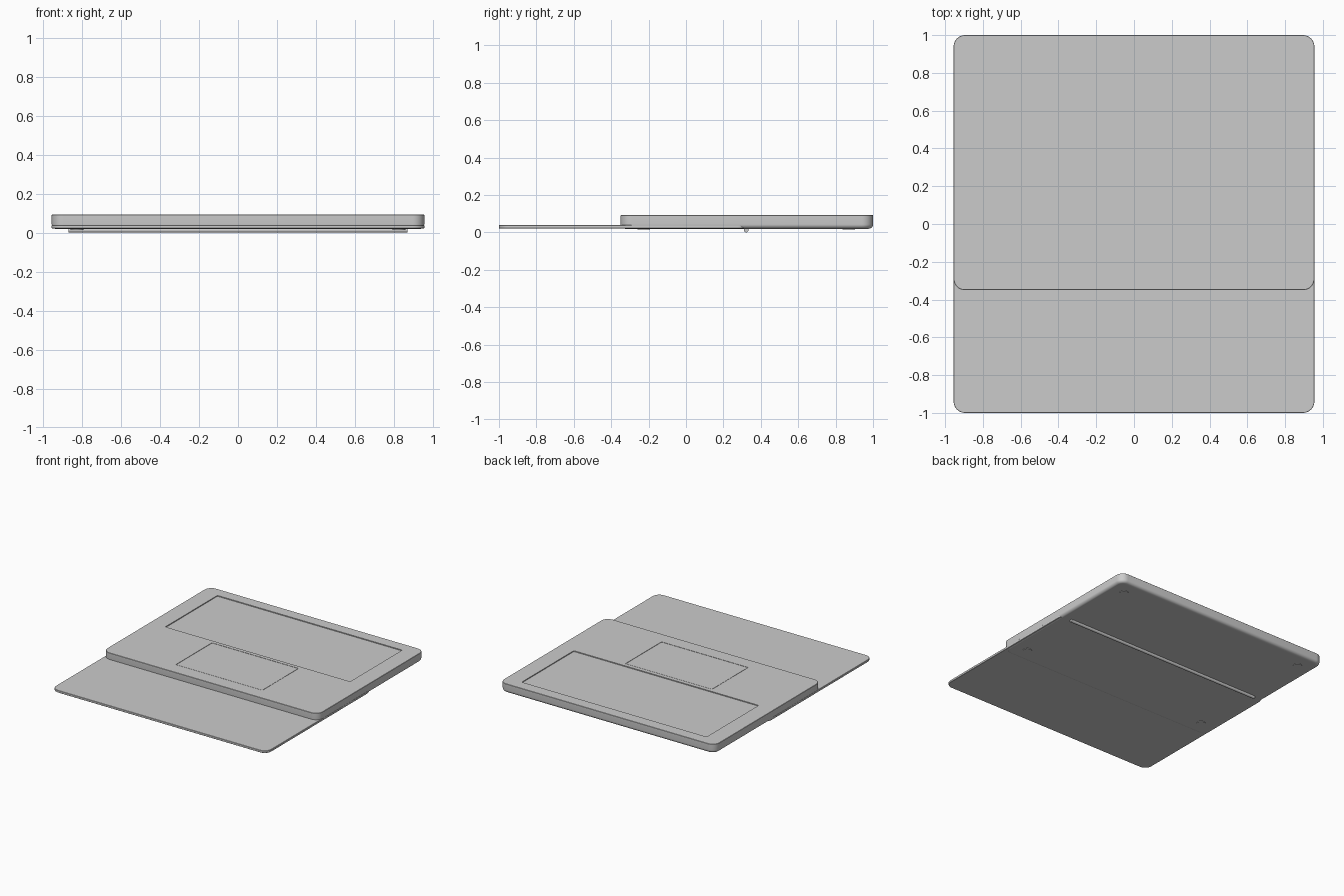
import bpy, bmesh
from math import sin, cos, pi

cube = bpy.data.objects.get("Cube")
if cube:
    bpy.data.objects.remove(cube, do_unlink=True)

silver = bpy.data.materials.new("silver_grey")
silver.use_nodes = True
GREY = (0.6, 0.6, 0.6, 1)
silver.diffuse_color = GREY
silver.node_tree.nodes["Principled BSDF"].inputs["Base Color"].default_value = GREY


def finish(name, bm):
    bmesh.ops.recalc_face_normals(bm, faces=bm.faces)
    mesh = bpy.data.meshes.new(name)
    bm.to_mesh(mesh)
    bm.free()
    mesh.materials.append(silver)
    ob = bpy.data.objects.new(name, mesh)
    bpy.context.collection.objects.link(ob)
    return ob


def activate(ob):
    bpy.ops.object.select_all(action='DESELECT')
    ob.select_set(True)
    bpy.context.view_layer.objects.active = ob


def smooth(ob):
    activate(ob)
    bpy.ops.object.shade_smooth_by_angle()


def slab(name, half_x, y0, y1, radius, rings, steps=8):
    """Rounded rectangle stacked through (inset, z) rings."""
    bm = bmesh.new()
    loops = []
    cy, half_y = (y0 + y1) / 2, (y1 - y0) / 2
    for inset, z in rings:
        r = max(radius - inset, 0.002)
        loop = []
        for q, (sx, sy) in enumerate([(1, 1), (-1, 1), (-1, -1), (1, -1)]):
            px, py = sx * (half_x - inset - r), cy + sy * (half_y - inset - r)
            for i in range(steps + 1):
                a = (q + i / steps) * pi / 2
                loop.append(bm.verts.new((px + r * cos(a), py + r * sin(a), z)))
        loops.append(loop)
    for low, high in zip(loops, loops[1:]):
        n = len(low)
        for i in range(n):
            j = (i + 1) % n
            bm.faces.new((low[i], low[j], high[j], high[i]))
    bm.faces.new(loops[0][::-1])
    bm.faces.new(loops[-1])
    return finish(name, bm)


def carve(target, cutter):
    mod = target.modifiers.new("carve", 'BOOLEAN')
    mod.operation = 'DIFFERENCE'
    mod.solver = 'EXACT'
    mod.object = cutter
    activate(target)
    bpy.ops.object.modifier_apply(modifier=mod.name)
    bpy.data.objects.remove(cutter, do_unlink=True)


def cylinder(name, radius, depth, location, axis_x=False, sides=32):
    rot = (0, pi / 2, 0) if axis_x else (0, 0, 0)
    bpy.ops.mesh.primitive_cylinder_add(vertices=sides, radius=radius, depth=depth,
                                        location=location, rotation=rot)
    ob = bpy.context.object
    ob.name = name
    ob.data.materials.append(silver)
    smooth(ob)
    return ob


# Base: softly rounded underside, crisp top edge
BOTTOM, TOP, FILLET = 0.019, 0.092, 0.024
curve = [(FILLET * (1 - sin(t * pi / 12)), BOTTOM + FILLET * (1 - cos(t * pi / 12)))
         for t in range(7)]
base = slab("base", 0.955, -0.35, 1.0, 0.06,
            [(FILLET + 0.01, BOTTOM)] + curve + [(0, TOP - 0.002), (0.002, TOP)])

# Shallow keyboard well and touchpad recess in the top
carve(base, slab("well_cutter", 0.82, 0.25, 0.91, 0.006,
                 [(0, TOP - 0.007), (0, TOP + 0.05)], 2))
carve(base, slab("pad_cutter", 0.385, -0.24, 0.22, 0.006,
                 [(0, TOP - 0.004), (0, TOP + 0.05)], 2))
smooth(base)
slab("touchpad", 0.382, -0.237, 0.217, 0.006,
     [(0, TOP - 0.0045), (0, TOP - 0.0005)], 2)

# Thin lid lying flat, reaching out past the front
lid = slab("lid", 0.955, -1.0, 0.335, 0.06,
           [(0.002, 0.021), (0, 0.023), (0, 0.037), (0.002, 0.039)])
smooth(lid)

# Hinge rod along the rear edge of the lid
cylinder("hinge_rod", 0.012, 1.74, (0, 0.322, 0.012), axis_x=True, sides=24)

# Four low feet
for side, sx in (("left", 1), ("right", -1)):
    for end, y in (("front", -0.225), ("rear", 0.87)):
        cylinder(f"{end}_{side}_foot", 0.033, 0.012, (sx * 0.825, y, 0.021))
